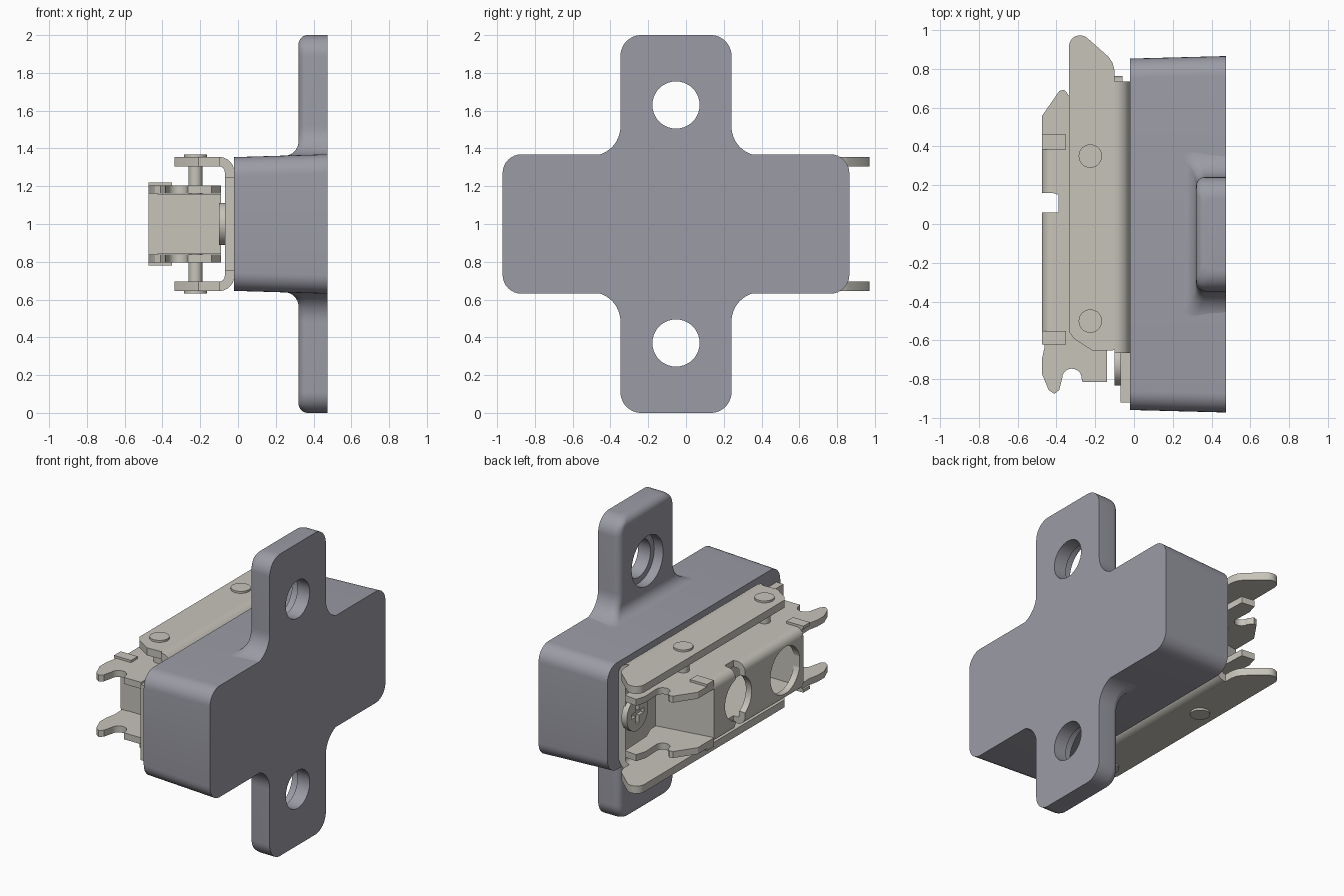
import bpy, bmesh, math
from mathutils import Vector

if "Cube" in bpy.data.objects:
    bpy.data.objects.remove(bpy.data.objects["Cube"])


def material(name, col):
    m = bpy.data.materials.new(name)
    m.diffuse_color = (*col, 1)
    m.use_nodes = True
    m.node_tree.nodes["Principled BSDF"].inputs["Base Color"].default_value = m.diffuse_color
    return m


SLATE = material("slate_housing", (0.33, 0.33, 0.38))
METAL = material("warm_metal", (0.57, 0.55, 0.49))
YC = -0.053  # centre line of the housing in y


def to_object(name, bm, mat):
    bmesh.ops.recalc_face_normals(bm, faces=bm.faces)
    me = bpy.data.meshes.new(name)
    bm.to_mesh(me)
    bm.free()
    me.materials.append(mat)
    ob = bpy.data.objects.new(name, me)
    bpy.context.collection.objects.link(ob)
    return ob


def loft(bm, rings):
    rows = [[bm.verts.new(p) for p in r] for r in rings]
    n = len(rows[0])
    for a, b in zip(rows, rows[1:]):
        for i in range(n):
            j = (i + 1) % n
            bm.faces.new((a[i], a[j], b[j], b[i]))
    bm.faces.new(rows[0])
    bm.faces.new(rows[-1])


def flip(rings):
    return [[(x, y, 2 - z) for x, y, z in r] for r in rings]


def prism(name, pts, axis, lo, hi, mat=METAL, mirror=False):
    """Extrude a 2D outline along an axis, optionally mirrored about z = 1."""
    put = {'x': lambda p, h: (h, p[0], p[1]),
           'y': lambda p, h: (p[0], h, p[1]),
           'z': lambda p, h: (p[0], p[1], h)}[axis]
    rings = [[put(p, h) for p in pts] for h in (lo, hi)]
    bm = bmesh.new()
    loft(bm, rings)
    if mirror:
        loft(bm, flip(rings))
    return to_object(name, bm, mat)


def arc(cx, cy, r, a0, a1, n=8):
    return [(cx + r * math.cos(math.radians(a0 + (a1 - a0) * i / n)),
             cy + r * math.sin(math.radians(a0 + (a1 - a0) * i / n))) for i in range(n + 1)]


def circle(cx, cy, r, n=40):
    return arc(cx, cy, r, 0, 360 * (n - 1) / n, n - 1)


def rect(x0, x1, y0, y1):
    return [(x0, y0), (x1, y0), (x1, y1), (x0, y1)]


def rounded(cx, cy, hx, hy, r):
    pts = []
    for sx, sy, a in ((1, 1, 0), (-1, 1, 90), (-1, -1, 180), (1, -1, 270)):
        pts += arc(cx + sx * (hx - r), cy + sy * (hy - r), r, a, a + 90)
    return pts


def cut(ob, *cutters):
    for c in cutters:
        c.hide_render = True
        m = ob.modifiers.new("cut", 'BOOLEAN')
        m.operation, m.solver, m.object = 'DIFFERENCE', 'EXACT', c
        bpy.context.view_layer.objects.active = ob
        bpy.ops.object.modifier_apply(modifier=m.name)
        bpy.data.objects.remove(c)


# Housing block, slightly drafted
bm = bmesh.new()
loft(bm, [[(x, y, z) for y, z in rounded(YC, 1, hy, hz, 0.1)]
          for x, hy, hz in ((-0.02, 0.905, 0.354), (0.475, 0.918, 0.369))])
to_object("housing_block", bm, SLATE)


# Mounting ears: lofted upwards with flared root and rounded top
def ease(t, r):
    return r - math.sqrt(max(0, r * r - (r - t) ** 2)) if t < r else 0


root = 1.361
steps = [i / 12 for i in range(13)]
levels = [root + 0.16 * (1 - math.cos(s * math.pi / 2)) for s in steps]
levels += [2 - 0.11 * (1 - math.sin(s * math.pi / 2)) for s in steps]
rings = []
for z in levels:
    w = 0.294 + ease(z - root, 0.155) - ease(2 - z, 0.11)
    xf = 0.32 - ease(z - root, 0.075) + ease(2 - z, 0.05)
    r = 0.045
    sec = [(0.475, YC - w)] + arc(xf + r, YC - w + r, r, 270, 180, 6)
    sec += arc(xf + r, YC + w - r, r, 180, 90, 6) + [(0.475, YC + w)]
    rings.append([(x, y, z) for x, y in sec])
bm = bmesh.new()
loft(bm, rings)
loft(bm, flip(rings))
ears = to_object("mounting_ears", bm, SLATE)
cut(ears,
    prism("bolt_hole_cutter", circle(YC, 1.63, 0.125), 'x', 0.2, 0.6, mirror=True),
    prism("counterbore_cutter", circle(YC, 1.63, 0.165), 'x', 0.2, 0.385, mirror=True))

# Outer bracket: U-shaped base with bends, tail and two side plates
section = arc(-0.1, 1.275, 0.08, 90, 0) + arc(-0.1, 0.725, 0.08, 0, -90)
section += arc(-0.1, 0.725, 0.03, -90, 0) + arc(-0.1, 1.275, 0.03, 0, 90)
prism("bracket_base", section, 'y', -0.665, 0.735)
prism("bracket_tail", rect(-0.07, -0.02, 0.75, 1.25), 'y', -0.92, -0.665)
plate = [(-0.1, -0.65), (-0.21, -0.655), (-0.31, -0.59), (-0.335, -0.555)]
plate += arc(-0.278, 0.915, 0.057, 180, 50) + [(-0.13, 0.86)]
plate += [(-0.11, 0.83), (-0.1, 0.79)]
prism("bracket_side_plates", plate, 'z', 1.305, 1.355, mirror=True)

# Inner channel: bent web with two round openings and a cross notch
section = arc(-0.42, 1.15, 0.055, 90, 180) + arc(-0.42, 0.85, 0.055, 180, 270)
section += arc(-0.42, 0.85, 0.012, 270, 180, 4) + arc(-0.42, 1.15, 0.012, 180, 90, 4)
web = prism("channel_web", section, 'y', -0.55, 0.385)
cut(web,
    prism("front_opening_cutter", circle(-0.36, 1, 0.155), 'x', -0.6, -0.3),
    prism("rear_opening_cutter", circle(0.13, 1, 0.14), 'x', -0.6, -0.3),
    prism("notch_cutter", rect(-0.6, -0.39, 0.06, 0.16), 'z', 0.7, 1.3))

# End walls closing the channel
prism("rear_sloped_wall", [(-0.475, 0.385), (-0.43, 0.345), (-0.09, 0.41), (-0.09, 0.45)],
      'z', 0.84, 1.16)
prism("front_wall", rect(-0.475, -0.09, -0.55, -0.51), 'z', 0.84, 1.16)

# Channel flanges with forked ends
flange = [(-0.42, -0.55), (-0.465, -0.55), (-0.46, -0.63), (-0.475, -0.7), (-0.475, -0.77),
          (-0.44, -0.855), (-0.41, -0.875), (-0.385, -0.855)]
flange += arc(-0.32, -0.795, 0.05, 180, 0, 10)
flange += [(-0.265, -0.815), (-0.14, -0.815), (-0.14, -0.65), (-0.09, -0.58), (-0.09, 0.5),
           (-0.13, 0.6), (-0.14, 0.84), (-0.23, 0.85), (-0.25, 0.78)]
flange += arc(-0.29, 0.66, 0.045, 0, -180, 10)
flange += [(-0.345, 0.675), (-0.36, 0.692), (-0.385, 0.685), (-0.475, 0.555), (-0.475, 0.385),
           (-0.42, 0.385), (-0.42, 0.16), (-0.39, 0.15), (-0.39, 0.06), (-0.42, 0.06)]
prism("channel_flanges", flange, 'z', 1.162, 1.205, mirror=True)
for tag, y0, y1 in (("rear", 0.385, 0.46), ("front", -0.62, -0.55)):
    prism(tag + "_raised_tabs", rect(-0.475, -0.35, y0, y1), 'z', 1.2, 1.22, mirror=True)

# Cross pins with rivet heads, and screws with cross recess
for tag, y, ys in (("rear", 0.35, 0.65), ("front", -0.5, -0.72)):
    prism(tag + "_pin", circle(-0.225, y, 0.037), 'z', 0.645, 1.355)
    prism(tag + "_pin_heads", circle(-0.225, y, 0.06), 'z', 1.35, 1.368, mirror=True)
    screw = prism(tag + "_screw", circle(ys, 1, 0.112), 'x', -0.1, -0.06)
    a, b = 0.015, 0.065
    cross = [(a, a), (a, b), (-a, b), (-a, a), (-b, a), (-b, -a), (-a, -a), (-a, -b),
             (a, -b), (a, -a), (b, -a), (b, a)]
    cut(screw, prism("recess_cutter", [(ys + p, 1 + q) for p, q in cross], 'x', -0.2, -0.078))

# Smooth rounded surfaces while keeping edges sharp
bpy.ops.object.select_all(action='SELECT')
bpy.ops.object.shade_smooth_by_angle(angle=math.radians(30))
